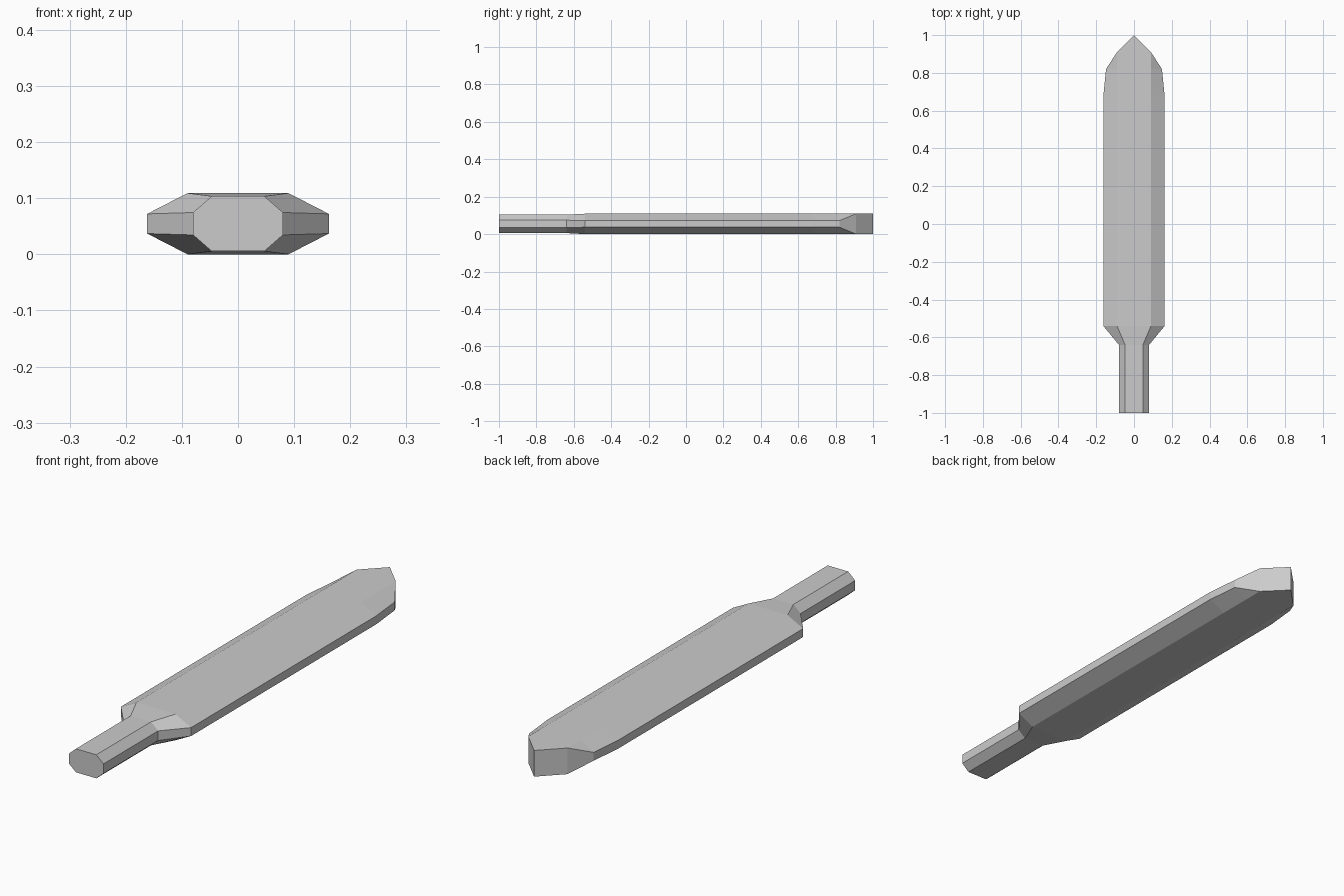
import bpy, bmesh

if "Cube" in bpy.data.objects:
    bpy.data.objects.remove(bpy.data.objects["Cube"])

MID = 0.0545  # height of the long axis


def section(y, side_x, flat_x, side_h, flat_h):
    """Eight-sided cross-section: vertical side faces, flat top and bottom."""
    quarter = [(side_x, side_h), (flat_x, flat_h)]
    right_top = quarter
    left_top = [(-x, z) for x, z in reversed(quarter)]
    top = right_top + left_top
    return [(x, y, MID + z) for x, z in top] + [(-x, y, MID - z) for x, z in top]


# Stations along the length: y, side x, flat x, side half height, flat half height
stations = [
    (-1.00, 0.080, 0.047, 0.0200, 0.0490),   # grip end
    (-0.64, 0.080, 0.047, 0.0200, 0.0490),   # grip meets shoulder
    (-0.54, 0.162, 0.090, 0.0175, 0.0545),   # blade start
    (0.68, 0.162, 0.090, 0.0175, 0.0545),    # blade end
    (0.82, 0.148, 0.090, 0.0175, 0.0545),    # narrowing
    (0.91, 0.090, 0.090, 0.0545, 0.0545),    # bevel closes into full height
    (1.00, 0.000, 0.000, 0.0545, 0.0545),    # upright tip edge
]

bm = bmesh.new()
rings = [[bm.verts.new(p) for p in section(*s)] for s in stations]
for a, b in zip(rings, rings[1:]):
    for i in range(8):
        j = (i + 1) % 8
        bm.faces.new((a[i], a[j], b[j], b[i]))
bm.faces.new(rings[0])

# Collapse the coincident points at the tip
bmesh.ops.remove_doubles(bm, verts=bm.verts[:], dist=0.0005)
bmesh.ops.recalc_face_normals(bm, faces=bm.faces[:])

mesh = bpy.data.meshes.new("blade_with_grip")
bm.to_mesh(mesh)
bm.free()
blade = bpy.data.objects.new("blade_with_grip", mesh)
bpy.context.collection.objects.link(blade)
